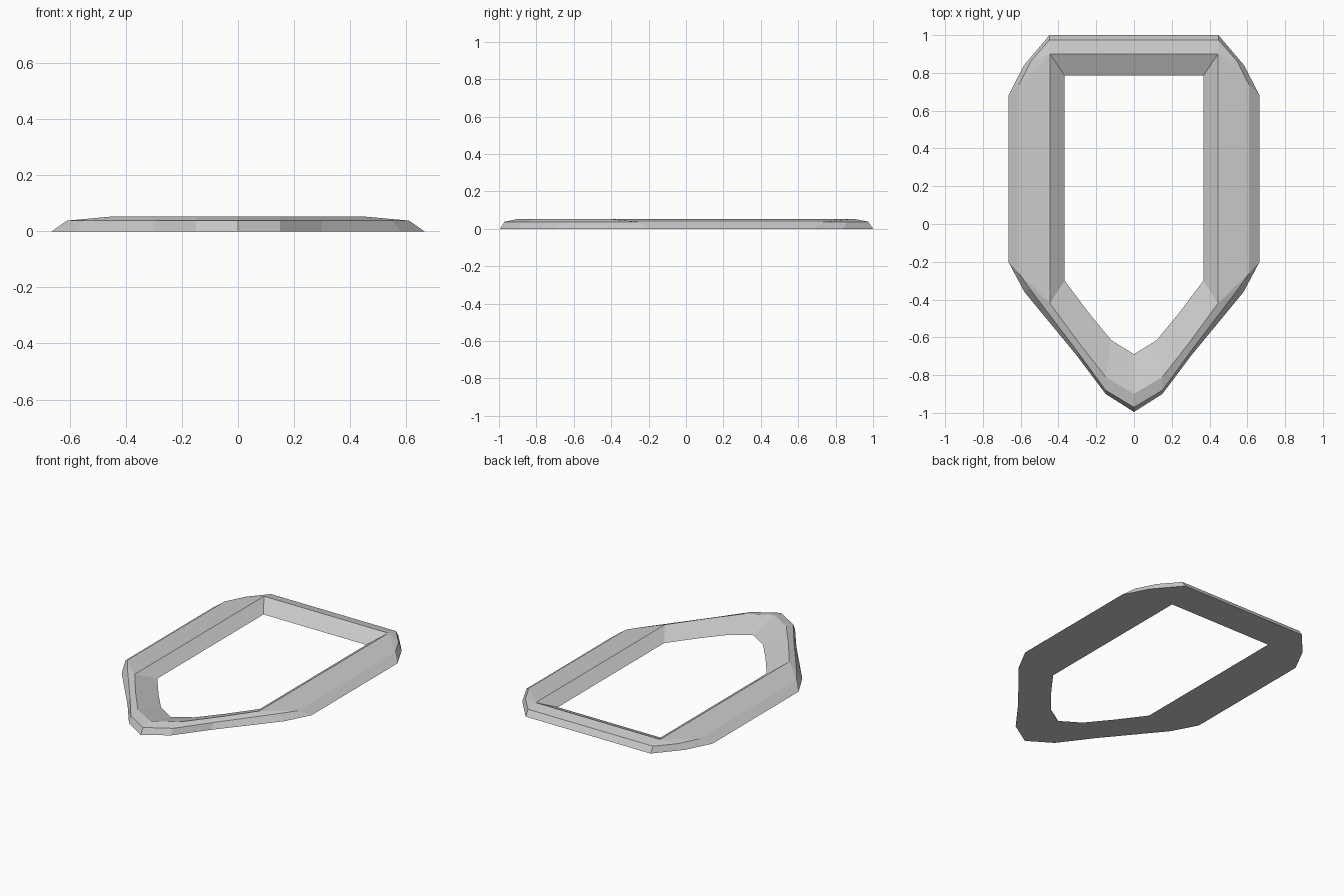
import bpy
import bmesh

cube = bpy.data.objects.get("Cube")
if cube:
    bpy.data.objects.remove(cube, do_unlink=True)

grey = bpy.data.materials.new("light_grey")
grey.use_nodes = True
colour = (0.6, 0.6, 0.6, 1)
grey.diffuse_color = colour
grey.node_tree.nodes["Principled BSDF"].inputs["Base Color"].default_value = colour

# Half outlines from the front tip round the left side to the back corner.
# Repeated points let the rounded corners fan into one sharp ridge corner.
ridge_corner, ridge_back = (0.445, -0.42), (0.445, 0.9)
inner_corner, inner_back = (0.367, -0.3), (0.367, 0.785)
outer = [(0, -0.995), (0.15, -0.9), (0.3, -0.7), (0.58, -0.36),
         (0.665, -0.2), (0.665, 0.68), (0.583, 0.84), (0.447, 1)]
shoulder = [(0, -0.97), (0.15, -0.88), (0.3, -0.675), (0.55, -0.345),
            (0.61, -0.26), (0.61, 0.735), (0.547, 0.86), (0.447, 0.975)]
ridge = [(0, -0.9), (0.15, -0.81), (0.295, -0.625)] + [ridge_corner] * 2 + [ridge_back] * 3
inner = [(0, -0.69), (0.12, -0.615), (0.24, -0.47)] + [inner_corner] * 2 + [inner_back] * 3


def add_loop(bm, half, z):
    """Mirror a half outline into a closed loop of vertices."""
    full = half + [(-x, y) for x, y in reversed(half[1:])]
    return [bm.verts.new((x, y, z)) for x, y in full]


# Bevelled pointed frame: outer rim, shoulder, ridge, inner slope, flat base
bm = bmesh.new()
loops = [add_loop(bm, half, z) for half, z in
         ((outer, 0), (shoulder, 0.038), (ridge, 0.053), (inner, 0))]
count = len(loops[0])
for k, low in enumerate(loops):
    high = loops[(k + 1) % len(loops)]
    for i in range(count):
        j = (i + 1) % count
        bm.faces.new((low[i], low[j], high[j], high[i]))
bmesh.ops.remove_doubles(bm, verts=bm.verts, dist=0.0005)
bmesh.ops.recalc_face_normals(bm, faces=bm.faces)

mesh = bpy.data.meshes.new("pointed_frame")
bm.to_mesh(mesh)
bm.free()
mesh.materials.append(grey)
frame = bpy.data.objects.new("pointed_frame", mesh)
bpy.context.collection.objects.link(frame)
